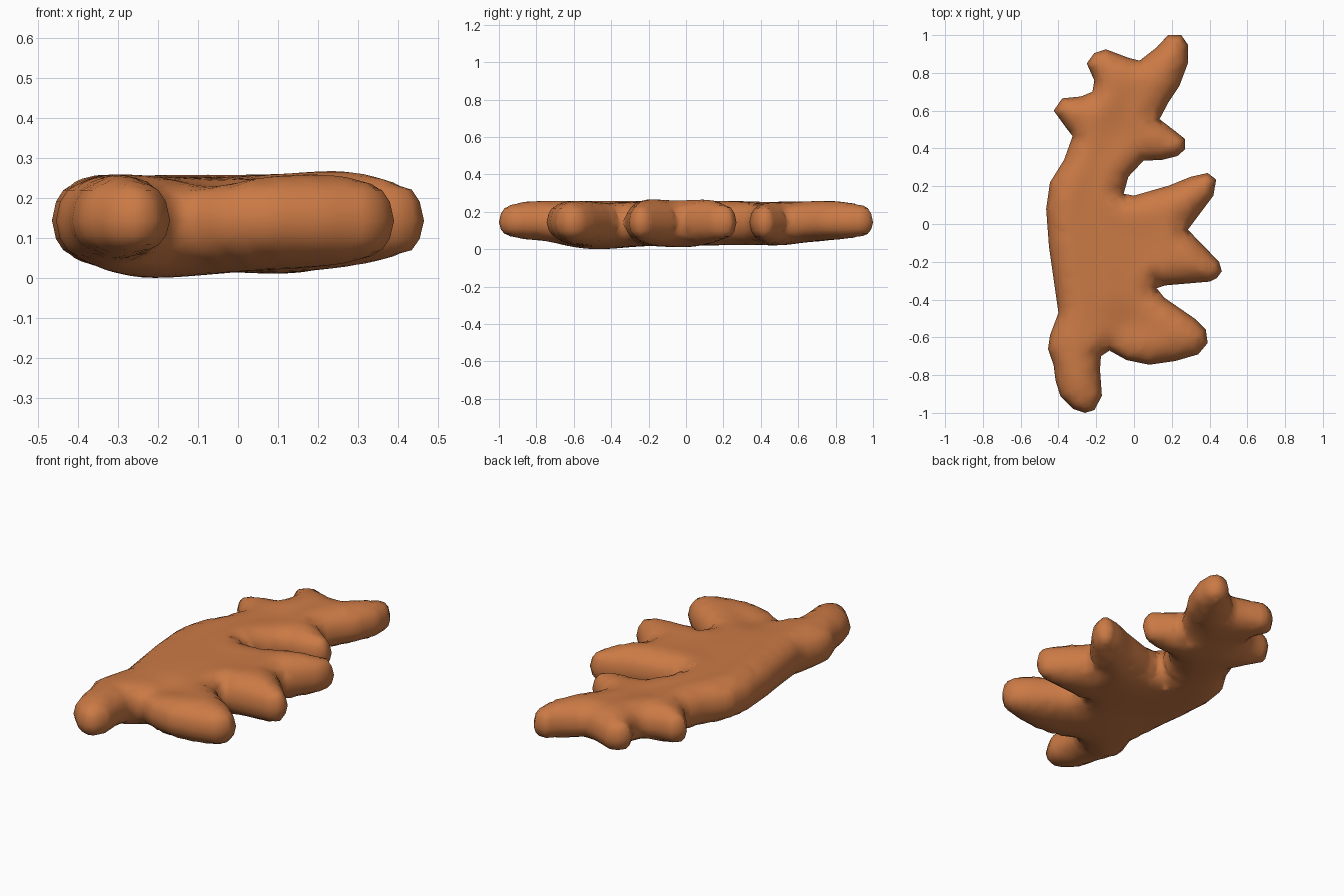
import bpy, bmesh, math
from mathutils import Vector
from mathutils.geometry import delaunay_2d_cdt, intersect_point_line

if "Cube" in bpy.data.objects:
    bpy.data.objects.remove(bpy.data.objects["Cube"])

# Plan outline of the lobed body, counter-clockwise
OUTLINE = [Vector(p) for p in (
    (-.32, -.98), (-.26, -1.0), (-.21, -.985), (-.17, -.91), (-.18, -.77), (-.175, -.70),
    (-.13, -.67), (-.04, -.72), (.08, -.745), (.22, -.725), (.34, -.69), (.39, -.63),
    (.38, -.56), (.32, -.50), (.16, -.39), (.12, -.34), (.165, -.325), (.40, -.305),
    (.44, -.285), (.465, -.25), (.45, -.20), (.285, -.03), (.42, .15), (.435, .235),
    (.39, .27), (.30, .25), (.19, .205), (0, .15), (-.055, .16), (-.03, .25),
    (.05, .335), (.15, .34), (.23, .36), (.27, .395), (.27, .45), (.22, .49),
    (.135, .555), (.18, .64), (.24, .73), (.285, .85), (.285, .95), (.25, 1),
    (.18, 1), (.12, .935), (.03, .865), (-.03, .88), (-.15, .925), (-.21, .905),
    (-.25, .85), (-.21, .76), (-.22, .70), (-.28, .675), (-.38, .665), (-.425, .60),
    (-.36, .51), (-.325, .465), (-.37, .34), (-.445, .22), (-.465, .08), (-.45, -.12),
    (-.40, -.47), (-.445, -.59), (-.455, -.66), (-.425, -.75), (-.415, -.83), (-.39, -.91))]
SIDES = list(zip(OUTLINE, OUTLINE[1:] + OUTLINE[:1]))
MID, ROUND, STEP = .143, .12, .03
RINGS = (.01, .028, .052)


def edge_distance(p):
    """Distance to the outline, negative outside."""
    best, inside = 9.0, False
    for a, b in SIDES:
        q, t = intersect_point_line(p, a, b)
        q = a.lerp(b, min(1, max(0, t)))
        best = min(best, math.hypot(p.x - q.x, p.y - q.y))
        if (a.y > p.y) != (b.y > p.y) and p.x < a.x + (p.y - a.y) * (b.x - a.x) / (b.y - a.y):
            inside = not inside
    return best if inside else -best


def ease(t):
    t = min(1, max(0, t))
    return t * t * (3 - 2 * t)


def hill(p, x, y, r):
    return math.exp(-((p.x - x) ** 2 + (p.y - y) ** 2) / (r * r))


def height(p, d, upper):
    """Rounded edge profile, gentle dips between lobes and a deeper belly."""
    t = min(1, max(0, d / ROUND))
    rim = math.sqrt(1 - (1 - t) ** 2)
    if upper:
        dips = (.035 * hill(p, -.06, -.56, .10) + .015 * hill(p, -.05, .45, .15)
                + .010 * hill(p, .03, -.36, .12) + .008 * ease((d - .1) / .1))
        crests = .012 * hill(p, .27, .15, .15) + .010 * hill(p, .25, -.22, .15)
        return MID + (.118 - dips + crests) * rim
    # Thinner towards the front and back tips
    depth = .115 - .02 * ease((abs(p.y + .05) - .55) / .2)
    belly = (.008 * ease((d - .07) / .12) + .022 * hill(p, -.22, -.48, .2)
             + .012 * hill(p, .12, .02, .2))
    return MID - (depth + belly) * rim


# Resampled rim, rings parallel to it, and a grid of inner points
rim, inner = [], []
for a, b in SIDES:
    n = max(1, round((b - a).length / .035))
    for i in range(n):
        rim.append(a.lerp(b, i / n))
count = len(rim)
for i in range(count):
    # Offset along the corner bisector so ring points line up with the rim
    n1 = (rim[i] - rim[i - 1]).normalized()
    n2 = (rim[(i + 1) % count] - rim[i]).normalized()
    bis = (n1 + n2).normalized()
    normal = Vector((-bis.y, bis.x))
    stretch = 1 / max(.6, bis.dot(n2))
    for off in RINGS:
        p = rim[i] + normal * off * stretch
        if edge_distance(p) > off * .9 and all((p - q).length > .008 for q in inner[-9:]):
            inner.append(p)
for i in range(-16, 17):
    for j in range(-36, 37):
        p = Vector(((i + .5 * (j % 2)) * STEP, j * STEP))
        if edge_distance(p) > RINGS[-1] + .015:
            inner.append(p)

result = delaunay_2d_cdt(rim + inner, [], [list(range(count))], 1, 1e-5)
flat, tris = result[0], result[2]

# Upper and lower skins joined along the rim
bm = bmesh.new()
dist = [edge_distance(p) for p in flat]
skins = []
for upper in (True, False):
    row = []
    for k, p in enumerate(flat):
        if abs(dist[k]) < .002:
            row.append(bm.verts.new((p.x, p.y, MID)) if upper else skins[0][k])
        else:
            row.append(bm.verts.new((p.x, p.y, height(p, dist[k], upper))))
    skins.append(row)
    for f in tris:
        bm.faces.new([row[k] for k in (f if upper else reversed(f))])

# Soften the ridges, leaving the rounded border alone
soft = [v for row in skins for k, v in enumerate(row) if dist[k] > .04]
for _ in range(4):
    bmesh.ops.smooth_vert(bm, verts=soft, factor=.5, use_axis_z=True)
low = min(v.co.z for v in bm.verts)
bmesh.ops.translate(bm, verts=bm.verts, vec=(0, 0, -low))
bmesh.ops.recalc_face_normals(bm, faces=bm.faces)

mesh = bpy.data.meshes.new("lobed_body")
bm.to_mesh(mesh)
bm.free()
mesh.polygons.foreach_set("use_smooth", [True] * len(mesh.polygons))
body = bpy.data.objects.new("lobed_body", mesh)
bpy.context.collection.objects.link(body)

clay = bpy.data.materials.new("clay_orange")
clay.diffuse_color = (.60, .195, .06, 1)
clay.use_nodes = True
clay.node_tree.nodes["Principled BSDF"].inputs["Base Color"].default_value = clay.diffuse_color
mesh.materials.append(clay)
